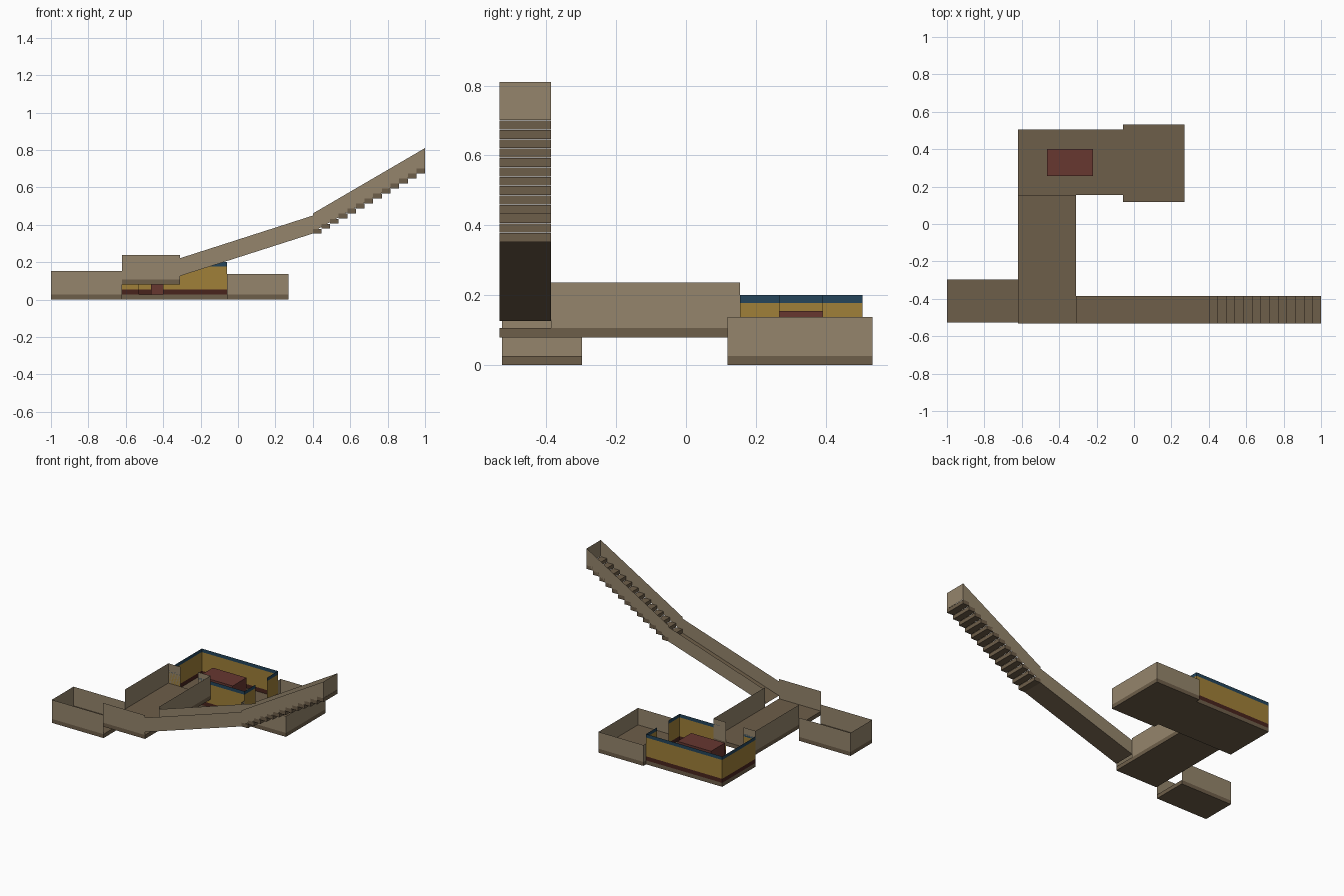
import bpy

if "Cube" in bpy.data.objects:
    bpy.data.objects.remove(bpy.data.objects["Cube"])

def mat(name, rgb):
    m = bpy.data.materials.new(name)
    m.diffuse_color = (*rgb, 1)
    m.use_nodes = True
    m.node_tree.nodes["Principled BSDF"].inputs["Base Color"].default_value = m.diffuse_color
    return m

FLOOR = mat("floor_brown", (0.155, 0.112, 0.067))
WALL = mat("wall_tan", (0.30, 0.235, 0.15))
YELLOW = mat("wall_yellow", (0.35, 0.215, 0.04))
BLUE = mat("trim_blue", (0.018, 0.06, 0.105))
BAND = mat("skirting_red", (0.065, 0.017, 0.012))
RED = mat("block_red", (0.135, 0.038, 0.03))

def mesh(name, verts, faces, m):
    me = bpy.data.meshes.new(name)
    me.from_pydata(verts, [], faces)
    me.materials.append(m)
    ob = bpy.data.objects.new(name, me)
    bpy.context.collection.objects.link(ob)
    return ob

def box(name, x0, x1, y0, y1, z0, z1, m):
    v = [(x, y, z) for x in (x0, x1) for y in (y0, y1) for z in (z0, z1)]
    f = [(0, 1, 3, 2), (4, 6, 7, 5), (0, 4, 5, 1), (2, 3, 7, 6), (0, 2, 6, 4), (1, 5, 7, 3)]
    return mesh(name, v, f, m)

def walls(name, paths, z0, z1, m):
    """Thin upright sheets along open plan paths."""
    v, f = [], []
    for path in paths:
        for i, (x, y) in enumerate(path):
            v += [(x, y, z0), (x, y, z1)]
            n = len(v)
            if i:
                f.append((n - 4, n - 2, n - 1, n - 3))
    return mesh(name, v, f, m)

T = 0.026                       # floor thickness
Y0, Y1 = -0.533, -0.386         # ramp and stair width

# Low side room, open toward the corridor
box("side_room_floor", -1, -0.62, -0.526, -0.298, 0, T, FLOOR)
walls("side_room_walls", [[(-0.62, -0.298), (-1, -0.298), (-1, -0.526), (-0.62, -0.526)]],
      T, 0.153, WALL)

# Raised corridor with gaps for side room, ramp and doorway
box("corridor_floor", -0.62, -0.31, Y0, 0.154, 0.08, 0.106, FLOOR)
walls("corridor_walls", [[(-0.62, Y0), (-0.31, Y0)],
                         [(-0.62, -0.298), (-0.62, 0.154), (-0.53, 0.154)],
                         [(-0.31, Y1), (-0.31, 0.154), (-0.40, 0.154)]], 0.106, 0.237, WALL)

# Main room: skirting, wall and trim bands with two doorways
box("main_room_floor", -0.62, -0.06, 0.154, 0.505, 0, T, FLOOR)
main = [[(-0.53, 0.154), (-0.62, 0.154), (-0.62, 0.505), (-0.06, 0.505), (-0.06, 0.391)],
        [(-0.40, 0.154), (-0.06, 0.154), (-0.06, 0.267)]]
for name, z0, z1, m in (("skirting", T, 0.053, BAND), ("wall", 0.053, 0.178, YELLOW),
                        ("top_trim", 0.178, 0.201, BLUE)):
    walls("main_room_" + name, main, z0, z1, m)
box("main_room_block", -0.465, -0.218, 0.256, 0.401, T, 0.155, RED)

# End room
box("end_room_floor", -0.06, 0.27, 0.118, 0.533, 0, T, FLOOR)
walls("end_room_walls", [[(-0.06, 0.154), (-0.06, 0.118), (0.27, 0.118), (0.27, 0.533),
                          (-0.06, 0.533), (-0.06, 0.505)]], T, 0.138, WALL)

# Ramp and stair side walls: (x, bottom z, top z) at each end
def side_walls(name, a, b):
    v, f = [], []
    for y in (Y0, Y1):
        n = len(v)
        v += [(a[0], y, a[1]), (b[0], y, b[1]), (b[0], y, b[2]), (a[0], y, a[2])]
        f.append((n, n + 1, n + 2, n + 3))
    mesh(name, v, f, WALL)

mesh("ramp_floor", [(-0.31, Y0, 0.126), (0.40, Y0, 0.353), (0.40, Y1, 0.353), (-0.31, Y1, 0.126)],
     [(0, 1, 2, 3)], FLOOR)
side_walls("ramp_walls", (-0.31, 0.126, 0.221), (0.40, 0.353, 0.449))

# Stair flight
N = 13
run, rise = 0.6 / N, 0.348 / N
for i in range(N):
    x, z = 0.40 + run * i, 0.353 + rise * i
    box(f"step_{i + 1}", x, x + run, Y0, Y1, z, z + 0.0255, FLOOR)
side_walls("stair_walls", (0.40, 0.362, 0.46), (1.0, 0.701, 0.81))
walls("stair_end_wall", [[(1, Y0), (1, Y1)]], 0.701, 0.81, WALL)
